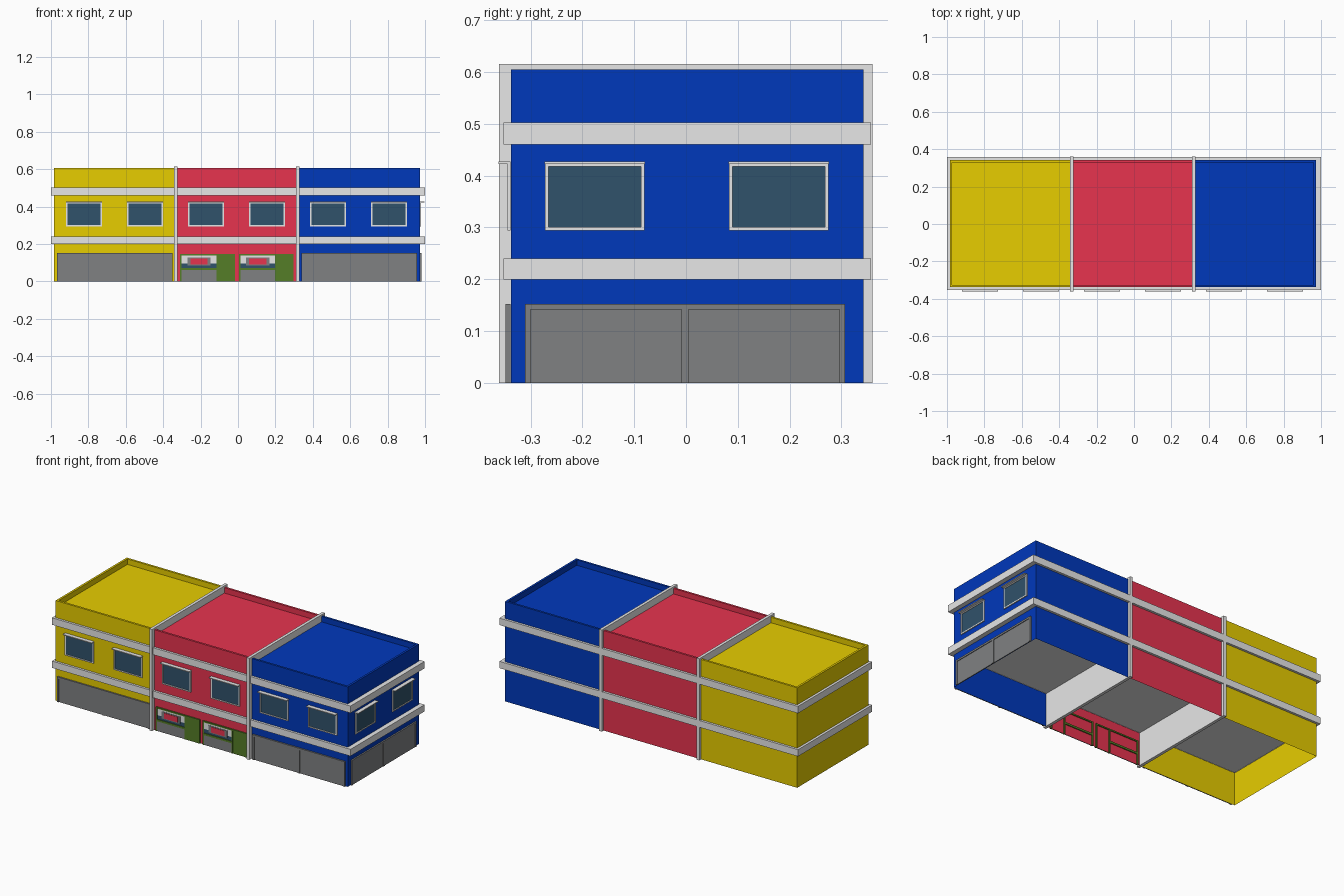
import bpy, bmesh

if "Cube" in bpy.data.objects:
    bpy.data.objects.remove(bpy.data.objects["Cube"])


def material(name, r, g, b):
    m = bpy.data.materials.new(name)
    m.diffuse_color = (r, g, b, 1)
    m.use_nodes = True
    m.node_tree.nodes["Principled BSDF"].inputs["Base Color"].default_value = m.diffuse_color
    return m


YELLOW = material("yellow wall", 0.80, 0.61, 0.0)
RED = material("red wall", 0.80, 0.034, 0.078)
BLUE = material("blue wall", 0.0, 0.04, 0.50)
LIGHT = material("light grey trim", 0.80, 0.80, 0.80)
GREY = material("mid grey", 0.215, 0.22, 0.225)
GLASS = material("window glass", 0.03, 0.085, 0.145)
GREEN = material("green paint", 0.09, 0.205, 0.02)

FRONT, BACK, LEFT, RIGHT = -0.338, 0.343, -0.985, 0.972
HEIGHT, ROOF, CEILING, RIM = 0.605, 0.572, 0.2, 0.013


def finish(name, bm, *mats):
    mesh = bpy.data.meshes.new(name)
    bm.to_mesh(mesh)
    bm.free()
    for m in mats:
        mesh.materials.append(m)
    ob = bpy.data.objects.new(name, mesh)
    bpy.context.collection.objects.link(ob)
    return ob


def add_box(bm, x0, x1, y0, y1, z0, z1):
    verts = bmesh.ops.create_cube(bm, size=1)["verts"]
    for v in verts:
        v.co.x = x0 if v.co.x < 0 else x1
        v.co.y = y0 if v.co.y < 0 else y1
        v.co.z = z0 if v.co.z < 0 else z1


def boxes(name, mat, *specs):
    bm = bmesh.new()
    for s in specs:
        add_box(bm, *s)
    return finish(name, bm, mat)


def on_wall(side, u0, u1, z0, z1, d0, d1):
    """Box on the front or right wall: u along the wall, d outward."""
    if side == "front":
        return (u0, u1, FRONT - d1, FRONT - d0, z0, z1)
    return (RIGHT + d0, RIGHT + d1, u0, u1, z0, z1)


def building(name, mat, x0, x1, rim0, rim1):
    """Open-bottomed shell with parapet, sunken roof and ground-floor ceiling."""
    bm = bmesh.new()

    def ring(z, r0=0, r1=0, ry=0):
        a, b, c, d = x0 + r0, x1 - r1, FRONT + ry, BACK - ry
        return [bm.verts.new(p) for p in ((a, c, z), (b, c, z), (b, d, z), (a, d, z))]

    rings = [ring(0), ring(HEIGHT), ring(HEIGHT, rim0, rim1, RIM), ring(ROOF, rim0, rim1, RIM)]
    for lo, hi in zip(rings, rings[1:]):
        for i in range(4):
            j = (i + 1) % 4
            bm.faces.new((lo[i], lo[j], hi[j], hi[i]))
    bm.faces.new(rings[-1])
    ceiling = bm.faces.new(ring(CEILING, 0.001, 0.001, 0.001)[::-1])
    ceiling.material_index = 1
    finish(name, bm, mat, LIGHT)


def window(name, side, c):
    a, b, z0, z1, t = c - 0.096, c + 0.096, 0.294, 0.424, 0.007
    boxes(name + "_glass", GLASS, on_wall(side, a + t, b - t, z0 + t, z1 - t, 0.001, 0.004))
    boxes(name + "_frame", LIGHT,
          on_wall(side, a, a + t, z0, z1, 0.001, 0.007),
          on_wall(side, b - t, b, z0, z1, 0.001, 0.007),
          on_wall(side, a + t, b - t, z0, z0 + t, 0.001, 0.007),
          on_wall(side, a + t, b - t, z1 - t, z1, 0.001, 0.007),
          on_wall(side, a - 0.001, b + 0.001, z1 - 0.002, z1 + 0.003, 0.001, 0.024))


def garage(name, side, c):
    a, b, top, t = c - 0.309, c + 0.309, 0.152, 0.011
    boxes(name + "_frame", GREY,
          on_wall(side, a, a + t, 0, top, 0.001, 0.01),
          on_wall(side, b - t, b, 0, top, 0.001, 0.01),
          on_wall(side, c - 0.007, c + 0.007, 0, top - t, 0.001, 0.01),
          on_wall(side, a + t, b - t, top - t, top, 0.001, 0.01))
    boxes(name + "_panels", GREY,
          on_wall(side, a + t, c - 0.007, 0, top - t, 0.001, 0.006),
          on_wall(side, c + 0.007, b - t, 0, top - t, 0.001, 0.006))


def shop(name, a):
    """Shopfront starting at x = a: display window over a base, door to its right."""
    b, c, top, t = a + 0.202, a + 0.293, 0.145, 0.008

    def put(part, mat, *specs):
        boxes(name + "_" + part, mat, *[on_wall("front", *s) for s in specs])

    put("door", GREEN, (b, c - t, 0, top - t, 0.001, 0.006))
    # frame bars run through the wall, so they show inside as well
    put("frame", GREEN,
        (a, a + t, 0, top, -0.006, 0.008), (b - t, b, 0, top, -0.006, 0.008),
        (c - t, c, 0, top - t, -0.006, 0.008), (a + t, b - t, top - t, top, -0.006, 0.008),
        (a + t, b - t, 0.06, 0.072, -0.006, 0.008), (b, c, top - t, top, -0.006, 0.008))
    put("base", GREY, (a + t, b - t, 0, 0.06, 0.001, 0.005))
    put("glass", GLASS, (a + t, b - t, 0.072, 0.096, 0.001, 0.004))
    put("upper_panel", LIGHT, (a + t, b - t, 0.096, top - t, 0.001, 0.004))
    m = (a + b) / 2
    put("plaque_border", GREY, (m - 0.062, m + 0.062, 0.084, 0.127, 0.003, 0.006))
    put("plaque", RED, (m - 0.046, m + 0.046, 0.089, 0.122, 0.005, 0.008))


# Three terraced units; the rim is thin where it hides inside a party wall
building("yellow_building", YELLOW, LEFT, -0.330, RIM, 0.003)
building("red_building", RED, -0.329, 0.319, 0.003, 0.003)
building("blue_building", BLUE, 0.320, RIGHT, 0.003, RIM)

# Party walls between units
for name, x in (("left_party_wall", -0.332), ("right_party_wall", 0.320)):
    boxes(name, LIGHT, (x - 0.009, x + 0.009, -0.361, 0.36, 0, 0.615))

# Bands running round the whole terrace
for name, z0, z1 in (("lower_band", 0.199, 0.24), ("upper_band", 0.46, 0.502)):
    boxes(name, LIGHT,
          (-1, 1, -0.352, FRONT + 0.002, z0, z1), (-1, 1, BACK - 0.002, 0.357, z0, z1),
          (-1, LEFT + 0.002, FRONT + 0.002, BACK - 0.002, z0, z1),
          (RIGHT - 0.002, 1, FRONT + 0.002, BACK - 0.002, z0, z1))

# Upper-floor windows
for i in range(6):
    window(f"front_window_{i + 1}", "front", -0.823 + i * 0.326)
for i, y in enumerate((-0.176, 0.179)):
    window(f"side_window_{i + 1}", "right", y)

# Ground floor
garage("yellow_garage", "front", -0.659)
garage("blue_garage", "front", 0.648)
garage("side_garage", "right", -0.002)
shop("left_shop", -0.309)
shop("right_shop", 0.005)
